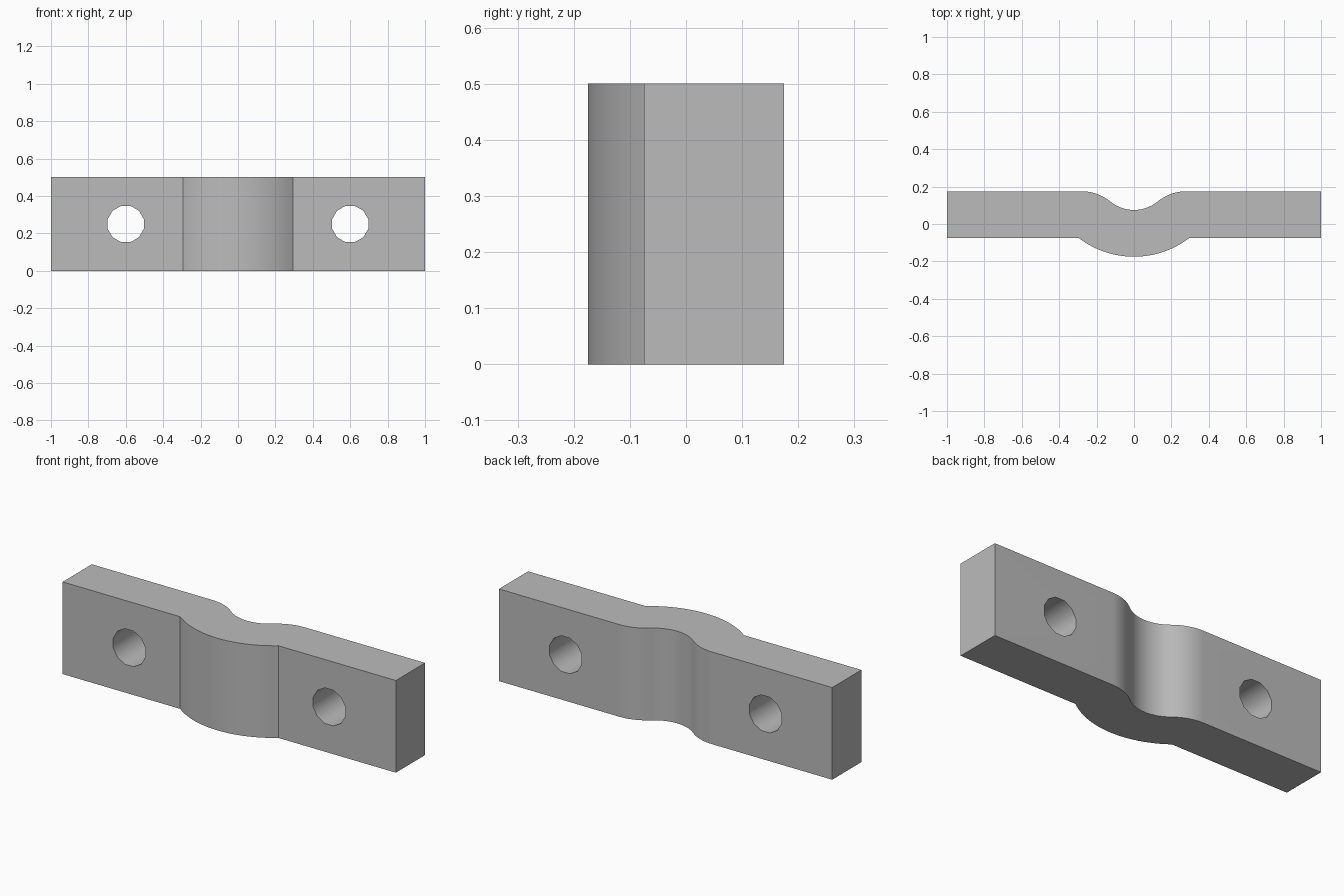
import bpy, bmesh
from math import sin, cos, asin, atan2, pi, radians

if "Cube" in bpy.data.objects:
    bpy.data.objects.remove(bpy.data.objects["Cube"], do_unlink=True)

HEIGHT, FRONT, BACK = 0.5, -0.075, 0.175
DIP = 0.1            # depth of the central bend
BULGE_HALF = 0.295   # half width of the front bulge
SHOULDER = 0.28      # where the back groove starts
GROOVE_R = 0.2

grey = bpy.data.materials.new("plain grey")
grey.use_nodes = True
colour = (0.5, 0.5, 0.5, 1)
grey.diffuse_color = colour
grey.node_tree.nodes["Principled BSDF"].inputs["Base Color"].default_value = colour


def arc(cx, cy, r, start, end, steps):
    angles = [start + (end - start) * i / steps for i in range(steps + 1)]
    return [(cx + r * cos(a), cy + r * sin(a)) for a in angles]


# Front bulge: one arc meeting the flat face at a crease
bulge_r = (BULGE_HALF ** 2 + DIP ** 2) / (2 * DIP)
half = asin(BULGE_HALF / bulge_r)
bulge = arc(0, FRONT - DIP + bulge_r, bulge_r, -pi / 2 - half, -pi / 2 + half, 24)

# Back groove: a concave arc blended into tangent rounded shoulders
groove_y = BACK - DIP + GROOVE_R
rise = groove_y - BACK
shoulder_r = (SHOULDER ** 2 + rise ** 2 - GROOVE_R ** 2) / (2 * (GROOVE_R - rise))
blend = atan2(BACK - shoulder_r - groove_y, SHOULDER)
right = arc(SHOULDER, BACK - shoulder_r, shoulder_r, pi / 2, blend + pi, 10)
right += arc(0, groove_y, GROOVE_R, blend, -pi / 2, 10)[1:]
groove = right + [(-x, y) for x, y in reversed(right[:-1])]

# Strap body: extrude the outline upwards
outline = [(-1, FRONT)] + bulge + [(1, FRONT), (1, BACK)] + groove + [(-1, BACK)]
bm = bmesh.new()
base = bm.faces.new([bm.verts.new((x, y, 0)) for x, y in outline])
raised = bmesh.ops.extrude_face_region(bm, geom=[base])["geom"]
bmesh.ops.translate(bm, vec=(0, 0, HEIGHT),
                    verts=[v for v in raised if isinstance(v, bmesh.types.BMVert)])
bmesh.ops.recalc_face_normals(bm, faces=bm.faces)
mesh = bpy.data.meshes.new("bent_strap")
bm.to_mesh(mesh)
bm.free()
mesh.materials.append(grey)
strap = bpy.data.objects.new("bent_strap", mesh)
bpy.context.collection.objects.link(strap)

# Bolt holes, one on each side
for side in (-1, 1):
    bpy.ops.mesh.primitive_cylinder_add(
        vertices=12, radius=0.1, depth=1, location=(side * 0.6, 0, HEIGHT / 2),
        rotation=(pi / 2, radians(15), 0))
    cutter = bpy.context.object
    cutter.name = "hole_cutter"
    # Spin about the cylinder's own axis so that flats lie at top and bottom
    cutter.rotation_euler = (pi / 2, 0, 0)
    for v in cutter.data.vertices:
        x, y = v.co.x, v.co.y
        v.co.x = x * cos(pi / 12) - y * sin(pi / 12)
        v.co.y = x * sin(pi / 12) + y * cos(pi / 12)
    cutter.hide_render = True
    cutter.data.materials.append(grey)
    cut = strap.modifiers.new("bolt_hole", "BOOLEAN")
    cut.operation = "DIFFERENCE"
    cut.solver = "EXACT"
    cut.object = cutter
    bpy.ops.object.select_all(action="DESELECT")
    bpy.context.view_layer.objects.active = strap
    strap.select_set(True)
    bpy.ops.object.modifier_apply(modifier=cut.name)
    bpy.data.objects.remove(cutter, do_unlink=True)

bpy.ops.object.shade_smooth_by_angle(angle=radians(33))
